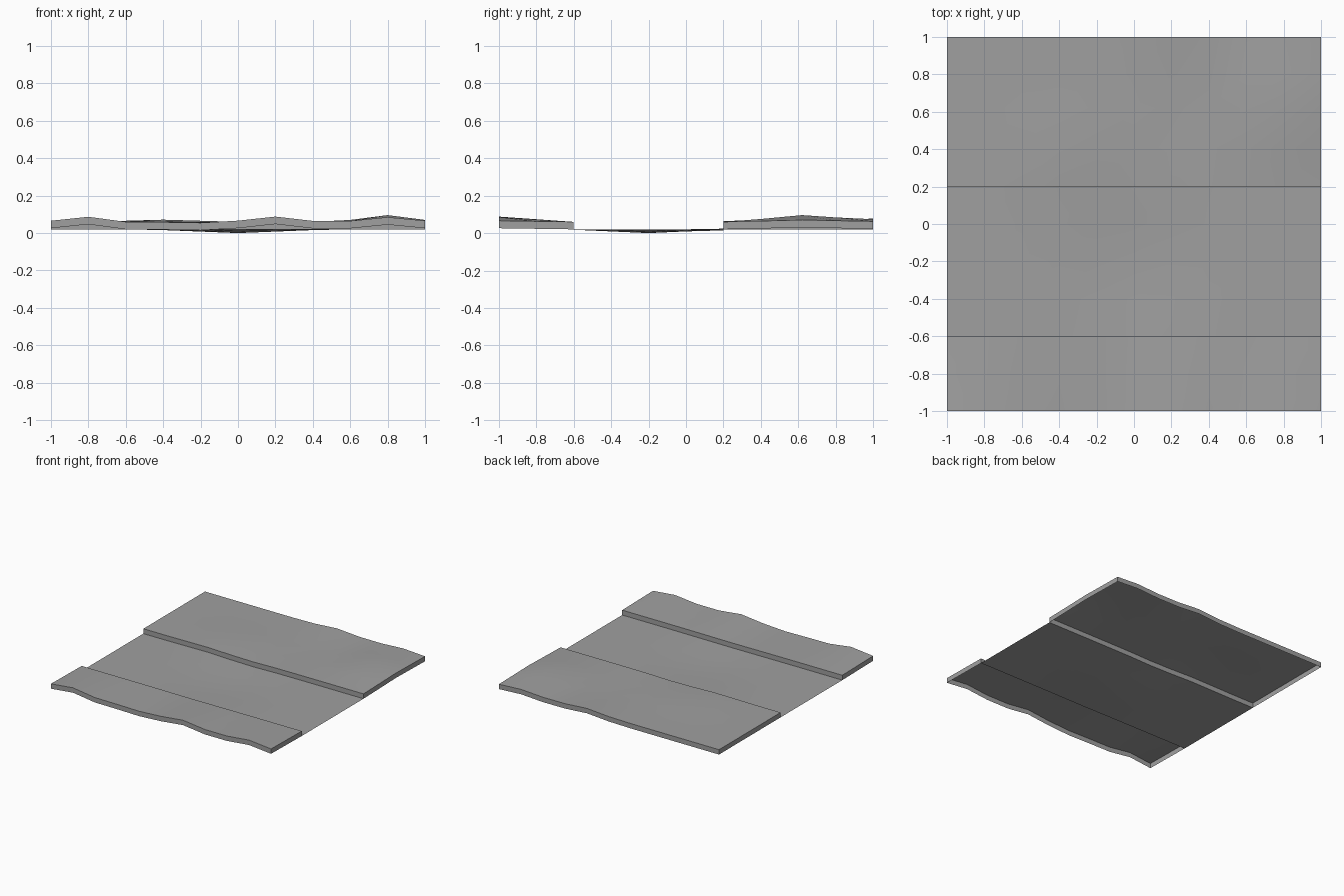
import bpy
import bmesh
import math

cube = bpy.data.objects.get("Cube")
if cube:
    bpy.data.objects.remove(cube)

grey = bpy.data.materials.new("stone grey")
grey.use_nodes = True
colour = (0.35, 0.35, 0.35, 1)
grey.diffuse_color = colour
grey.node_tree.nodes["Principled BSDF"].inputs["Base Color"].default_value = colour

BASE = 0.02
KERB = 0.04
# Bumps and dips: x, y, height, half width in x, half width in y
BUMPS = [
    (-1, -1, 0.006, 0.2, 0.4), (-0.8, -1, 0.027, 0.2, 0.4),
    (-0.2, -1, -0.005, 0.3, 0.4), (0, -1, 0.008, 0.2, 0.4),
    (0.2, -1, 0.028, 0.2, 0.4), (0.4, -1, 0.005, 0.2, 0.4),
    (0.6, -1, 0.005, 0.2, 0.4), (0.8, -1, 0.025, 0.2, 0.4),
    (1, -1, 0.006, 0.2, 0.4), (0, -0.2, -0.02, 0.5, 0.45),
    (-0.1, 0.2, -0.005, 0.3, 0.2), (-0.4, 0.4, 0.012, 0.4, 0.3),
    (0.8, 0.62, 0.036, 0.28, 0.38), (0.2, 1, 0.018, 0.25, 0.3),
    (0.8, 1, 0.014, 0.25, 0.3),
]


def ground(x, y):
    z = BASE
    for bx, by, h, rx, ry in BUMPS:
        z += h * max(0, 1 - abs(x - bx) / rx) * max(0, 1 - abs(y - by) / ry)
    return max(z, 0)


def strip(name, rows, lift):
    """A wavy sheet; a lifted one gets a skirt down to the ground."""
    bm = bmesh.new()
    xs = [-1 + 0.2 * i for i in range(11)]
    grid = [[bm.verts.new((x, y, ground(x, y) + lift)) for x in xs] for y in rows]
    for a, b in zip(grid, grid[1:]):
        for i in range(10):
            bm.faces.new((a[i], a[i + 1], b[i + 1], b[i]))
    if lift:
        rim = [e for e in bm.edges if e.is_boundary]
        skirt = bmesh.ops.extrude_edge_only(bm, edges=rim)["geom"]
        for v in skirt:
            if isinstance(v, bmesh.types.BMVert):
                v.co.z -= lift
        bmesh.ops.recalc_face_normals(bm, faces=bm.faces)
        top = max(bm.faces, key=lambda f: abs(f.normal.z))
        if top.normal.z < 0:
            bmesh.ops.reverse_faces(bm, faces=bm.faces)
    mesh = bpy.data.meshes.new(name)
    bm.to_mesh(mesh)
    bm.free()
    mesh.materials.append(grey)
    obj = bpy.data.objects.new(name, mesh)
    bpy.context.collection.objects.link(obj)
    bpy.ops.object.select_all(action="DESELECT")
    obj.select_set(True)
    bpy.context.view_layer.objects.active = obj
    bpy.ops.object.shade_smooth_by_angle(angle=math.radians(40))


# Narrow raised strip, sunken path, wide raised strip
strip("front_bank", [-1, -0.8, -0.6], KERB)
strip("sunken_path", [-0.6, -0.4, -0.2, 0, 0.2], 0)
strip("back_bank", [0.2, 0.41, 0.62, 0.8, 1], KERB)
